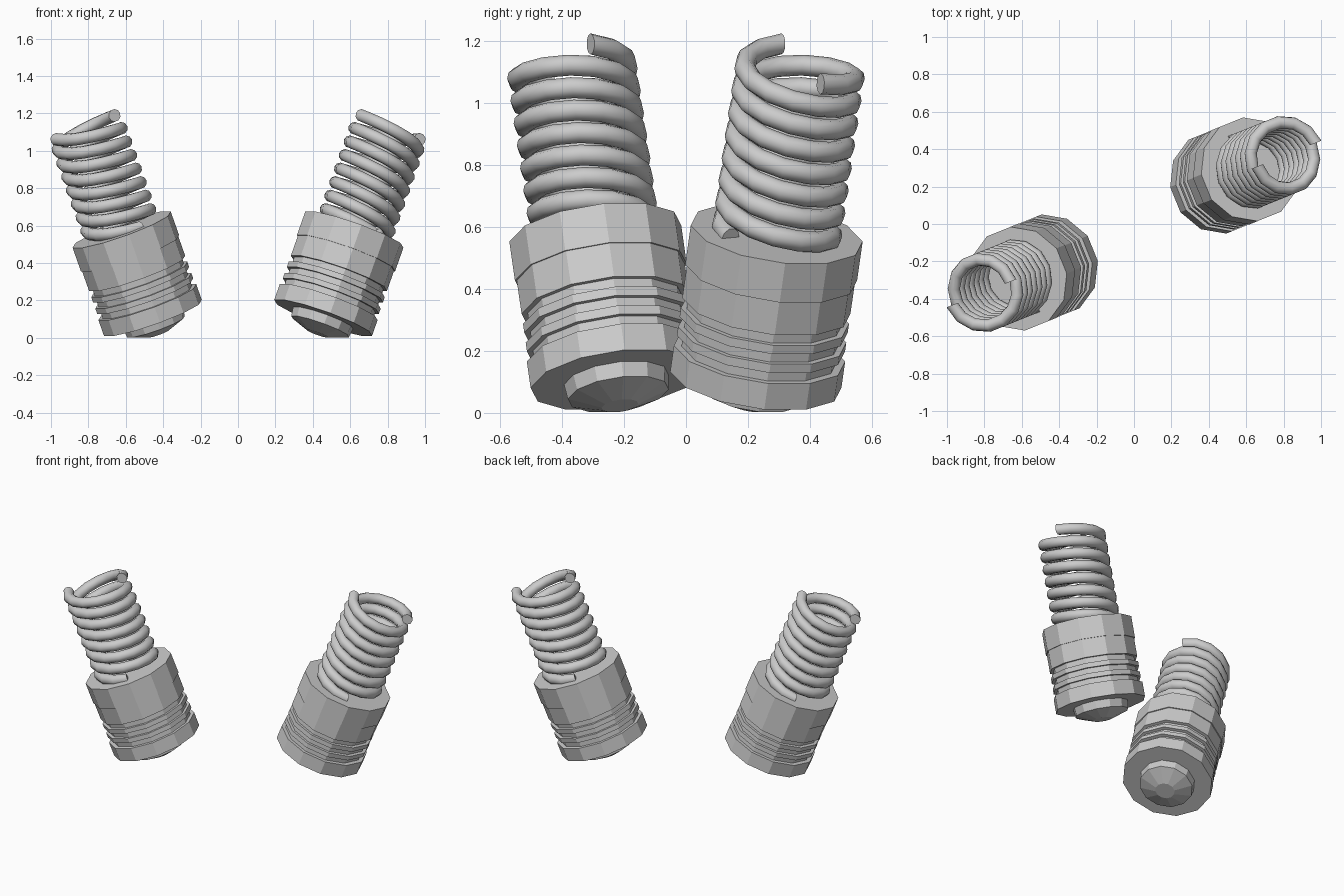
import bpy, bmesh, math
from mathutils import Matrix, Vector

cube = bpy.data.objects.get("Cube")
if cube:
    bpy.data.objects.remove(cube)

steel = bpy.data.materials.new("light_grey_steel")
colour = (0.6, 0.6, 0.6, 1)
steel.diffuse_color = colour
steel.use_nodes = True
steel.node_tree.nodes["Principled BSDF"].inputs["Base Color"].default_value = colour

SIDES = 12
TILT, TURN = math.radians(20.9), math.radians(22)
BASE = Vector((0.455, 0.225, 0.107))


def finish(name, bm, place, smooth=False):
    bmesh.ops.recalc_face_normals(bm, faces=bm.faces)
    mesh = bpy.data.meshes.new(name)
    bm.to_mesh(mesh)
    bm.free()
    mesh.materials.append(steel)
    obj = bpy.data.objects.new(name, mesh)
    bpy.context.collection.objects.link(obj)
    obj.matrix_world = place
    if smooth:
        bpy.ops.object.select_all(action='DESELECT')
        obj.select_set(True)
        bpy.context.view_layer.objects.active = obj
        bpy.ops.object.shade_smooth_by_angle(angle=math.radians(40))


def skin(bm, rings):
    """Bridge successive rings of points and cap both ends."""
    loops = [[bm.verts.new(p) for p in ring] for ring in rings]
    n = len(loops[0])
    for a, b in zip(loops, loops[1:]):
        for i in range(n):
            j = (i + 1) % n
            bm.faces.new((a[i], a[j], b[j], b[i]))
    bm.faces.new(loops[0])
    bm.faces.new(loops[-1])


def turned(name, profile, place):
    bm = bmesh.new()
    angles = [2 * math.pi * (i + 0.5) / SIDES for i in range(SIDES)]
    skin(bm, [[(r * math.cos(a), r * math.sin(a), z) for a in angles]
              for r, z in profile])
    finish(name, bm, place)


def coil(name, start, place, radius=0.18, wire=0.034, top=1.09,
         pitch=0.155, turns=3.8, steps=14, sides=10):
    bm = bmesh.new()
    rings = []
    for k in range(int(turns * steps) + 1):
        a = start + 2 * math.pi * k / steps
        out = Vector((math.cos(a), math.sin(a), 0))
        centre = out * radius + Vector((0, 0, top - pitch * k / steps))
        ring = []
        for s in range(sides):
            t = 2 * math.pi * s / sides
            ring.append(centre + wire * (math.cos(t) * out + Vector((0, 0, math.sin(t)))))
        rings.append(ring)
    skin(bm, rings)
    finish(name, bm, place, smooth=True)


# Ribbed body: base flange, two thin ribs, lower band, wider upper band
body = [(0.28, 0), (0.28, 0.09)]
for z in (0.125, 0.19):
    body += [(0.255, z - 0.035), (0.255, z), (0.275, z), (0.275, z + 0.03)]
body += [(0.255, 0.22), (0.255, 0.255), (0.275, 0.255), (0.275, 0.37),
         (0.281, 0.37), (0.281, 0.505)]

# Chamfered plug under the flange
plug = [(0.06, -0.09), (0.165, -0.05), (0.172, 0.01)]

# Two identical plungers, half a turn apart
for side, half in (("left", 0), ("right", math.pi)):
    place = (Matrix.Rotation(half, 4, 'Z') @ Matrix.Translation(BASE)
             @ Matrix.Rotation(TURN, 4, 'Z') @ Matrix.Rotation(TILT, 4, 'Y'))
    turned(side + "_body", body, place)
    turned(side + "_plug", plug, place)
    coil(side + "_spring_a", 0, place)
    coil(side + "_spring_b", math.pi, place)
